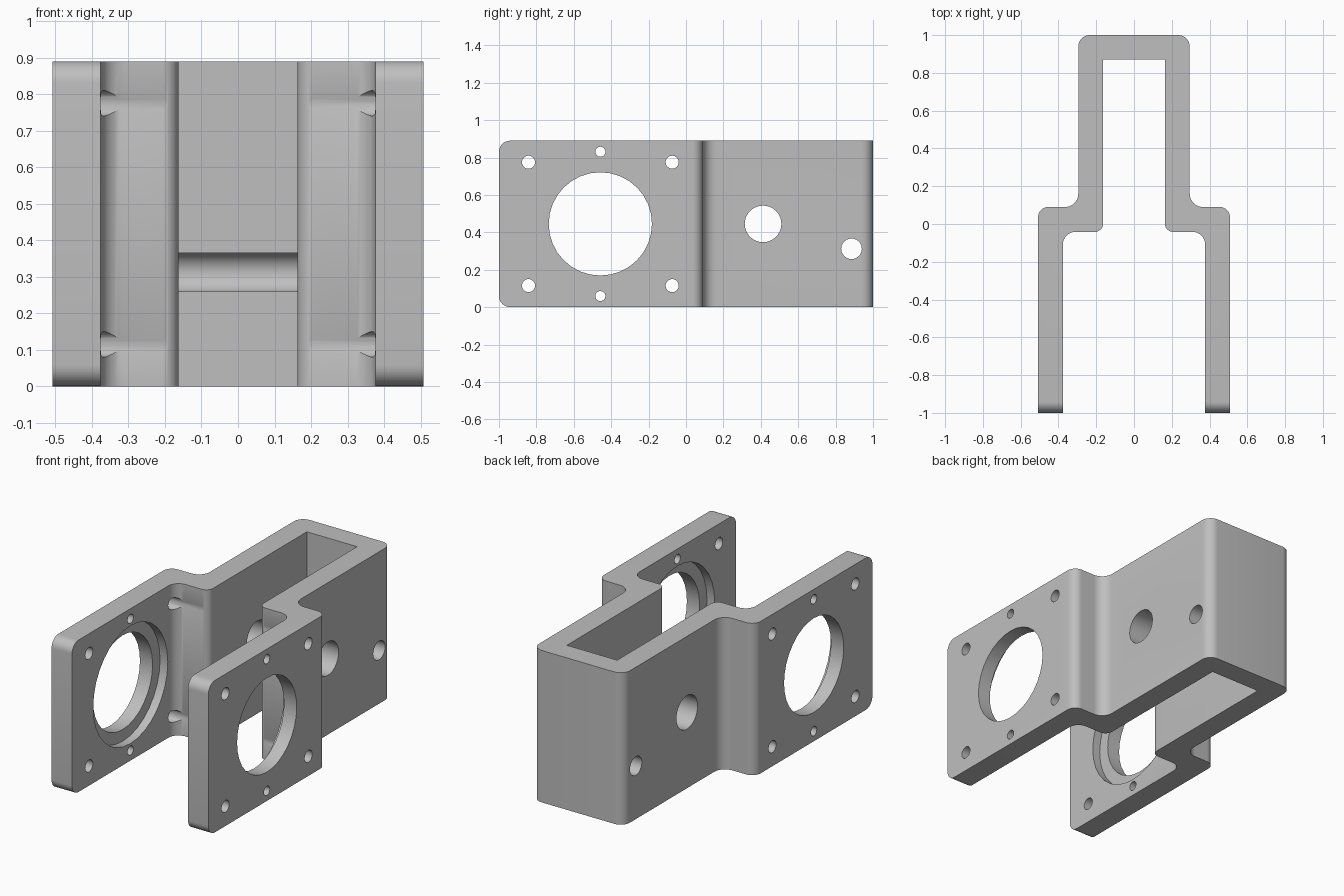
import bpy, bmesh
from math import radians, pi, tan
from mathutils import Vector, Matrix

if "Cube" in bpy.data.objects:
    bpy.data.objects.remove(bpy.data.objects["Cube"], do_unlink=True)

HEIGHT = 0.89
MID = HEIGHT / 2

grey = bpy.data.materials.new("plain grey")
grey.use_nodes = True
COLOUR = (0.52, 0.52, 0.52, 1)
grey.diffuse_color = COLOUR
grey.node_tree.nodes["Principled BSDF"].inputs["Base Color"].default_value = COLOUR


def make_object(name, bm):
    mesh = bpy.data.meshes.new(name)
    bm.to_mesh(mesh)
    bm.free()
    mesh.materials.append(grey)
    obj = bpy.data.objects.new(name, mesh)
    bpy.context.collection.objects.link(obj)
    return obj


def fillet(a, b, c, radius, steps=8):
    """Points of an arc rounding the right-angled corner b."""
    if radius == 0:
        return [b]
    u, v = (a - b).normalized(), (c - b).normalized()
    centre = b + (u + v) * radius
    arc = []
    for i in range(steps + 1):
        t = Matrix.Rotation(pi / 2 * i / steps, 2)
        s = Vector((t[0][0], t[1][0]))
        arc.append(centre - v * radius * s.x - u * radius * s.y)
    return arc


# Stepped channel outline: right half corners (x, y, radius), then mirrored
half = [
    (0.163, 0.87, 0), (0.163, -0.042, 0.045), (0.376, -0.042, 0.065),
    (0.376, -1, 0), (0.508, -1, 0), (0.508, 0.09, 0.055),
    (0.295, 0.09, 0.07), (0.295, 1, 0.06),
]
corners = half + [(-x, y, r) for x, y, r in reversed(half)]
outline = []
for i, (x, y, r) in enumerate(corners):
    before = Vector(corners[i - 1][:2])
    after = Vector(corners[(i + 1) % len(corners)][:2])
    outline += fillet(before, Vector((x, y)), after, r)

# Bracket body
bm = bmesh.new()
base = bm.faces.new([bm.verts.new((p.x, p.y, 0)) for p in outline])
grown = bmesh.ops.extrude_face_region(bm, geom=[base])
top = [g for g in grown["geom"] if isinstance(g, bmesh.types.BMVert)]
bmesh.ops.translate(bm, verts=top, vec=(0, 0, HEIGHT))
bmesh.ops.recalc_face_normals(bm, faces=bm.faces)

# Rounded front corners of both side plates
front = [e for e in bm.edges
         if all(v.co.y < -0.99 for v in e.verts)
         and abs(e.verts[0].co.z - e.verts[1].co.z) < 0.01]
bmesh.ops.bevel(bm, geom=front, offset=0.06, segments=8, profile=0.5,
                affect='EDGES')
bracket = make_object("bracket", bm)


def drill(name, y, z, radius, half_length=0.7, sides=24):
    """Cut a hole along x through the bracket."""
    hole = bmesh.new()
    bmesh.ops.create_cone(hole, cap_ends=True, segments=sides,
                          radius1=radius, radius2=radius,
                          depth=2 * half_length,
                          matrix=Matrix.Translation((0, y, z))
                          @ Matrix.Rotation(pi / 2, 4, 'Y'))
    cutter = make_object(name, hole)
    cutter.hide_render = True
    mod = bracket.modifiers.new(name, 'BOOLEAN')
    mod.operation = 'DIFFERENCE'
    mod.solver = 'EXACT'
    mod.object = cutter
    bpy.context.view_layer.objects.active = bracket
    bpy.ops.object.modifier_apply(modifier=name)
    bpy.data.objects.remove(cutter, do_unlink=True)


# Main bores with inner recesses
BORE_Y = -0.458
drill("bore", BORE_Y, MID, 0.276, sides=32)
drill("recess", BORE_Y, MID, 0.345, half_length=0.426, sides=32)

# Screw holes around the bores
for sz in (-1, 1):
    drill("pin_hole", BORE_Y, MID + sz * 0.386, 0.027)
    for sy in (-1, 1):
        drill("screw_hole", BORE_Y + sy * 0.384, MID + sz * 0.33, 0.035)

# Holes in the narrow channel
drill("pivot_hole", 0.412, MID, 0.098, sides=32)
drill("cross_hole", 0.885, 0.312, 0.055)

# Smooth fillets, crisp edges
bpy.ops.object.select_all(action='DESELECT')
bracket.select_set(True)
bpy.context.view_layer.objects.active = bracket
bpy.ops.object.shade_smooth_by_angle(angle=radians(30))
